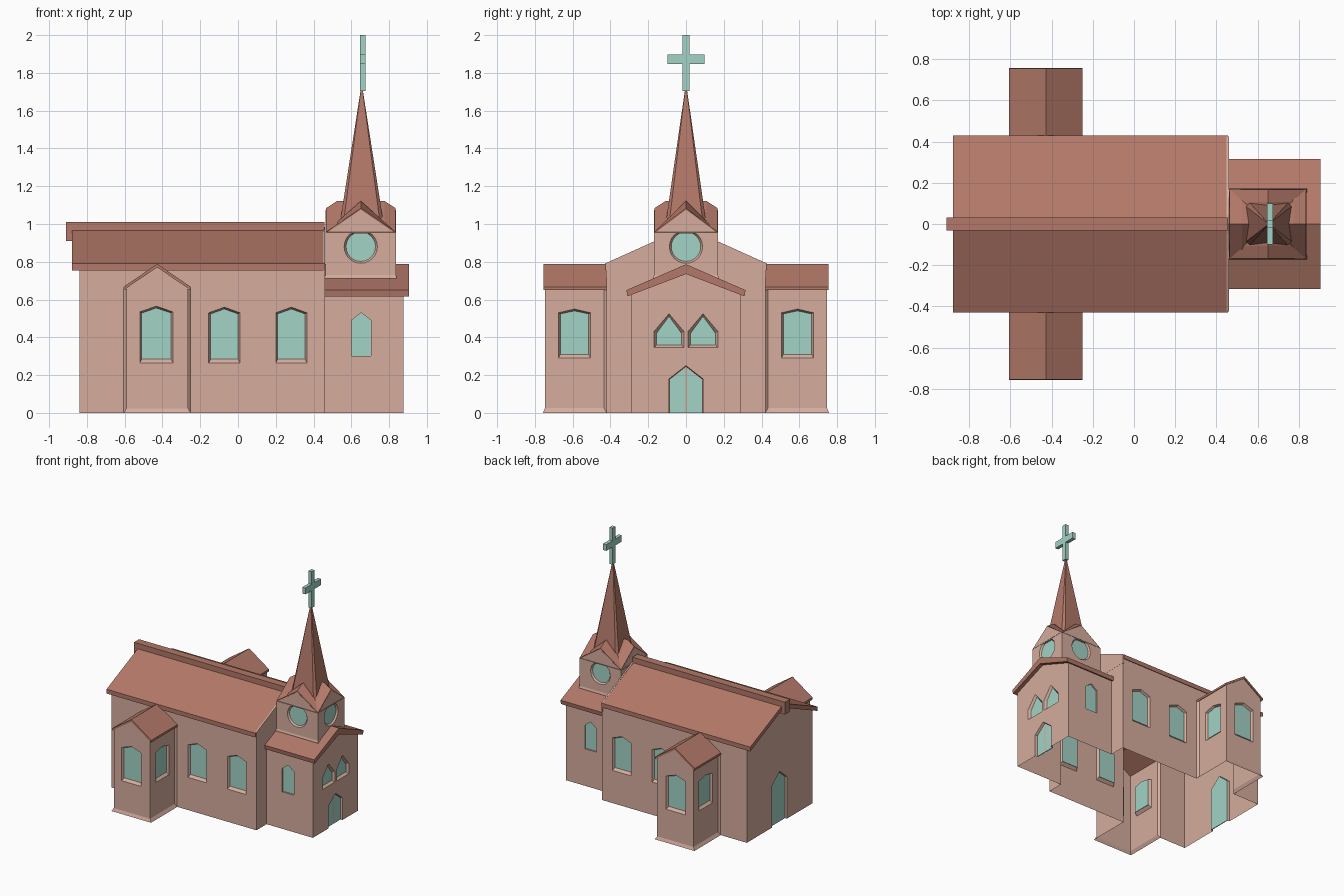
import bpy, bmesh, math

if "Cube" in bpy.data.objects:
    bpy.data.objects.remove(bpy.data.objects["Cube"])


def material(name, rgb):
    m = bpy.data.materials.new(name)
    lin = [((c / 255 + 0.055) / 1.055) ** 2.4 for c in rgb]
    m.diffuse_color = (*lin, 1)
    m.use_nodes = True
    m.node_tree.nodes["Principled BSDF"].inputs["Base Color"].default_value = m.diffuse_color
    return m


WALL = material("pale_pink_wall", (214, 173, 158))
ROOF = material("red_brown_roof", (178, 120, 104))
TEAL = material("pale_teal", (163, 211, 197))


def loft(name, sections, mat):
    """Closed solid through cross-sections with equal point counts."""
    bm = bmesh.new()
    rings = [[bm.verts.new(p) for p in s] for s in sections]
    n = len(rings[0])
    for a, b in zip(rings, rings[1:]):
        for i in range(n):
            j = (i + 1) % n
            bm.faces.new((a[i], a[j], b[j], b[i]))
    bm.faces.new(rings[0])
    bm.faces.new(rings[-1])
    bmesh.ops.recalc_face_normals(bm, faces=bm.faces)
    me = bpy.data.meshes.new(name)
    bm.to_mesh(me)
    bm.free()
    me.materials.append(mat)
    ob = bpy.data.objects.new(name, me)
    bpy.context.collection.objects.link(ob)
    return ob


def at(axis, c, pts, mid=0):
    """Place a (u, z) outline on the plane axis = c, shifted along u by mid."""
    return [(c, u + mid, z) if axis == 'x' else (u + mid, c, z) for u, z in pts]


def prism(name, axis, c0, c1, pts, mat, mid=0):
    return loft(name, [at(axis, c0, pts, mid), at(axis, c1, pts, mid)], mat)


def rect(cx, hx, hy, z):
    return [(cx + a * hx, b * hy, z) for a, b in ((-1, -1), (1, -1), (1, 1), (-1, 1))]


def gable(h, z0, zs, za):
    return [(-h, z0), (h, z0), (h, zs), (0, za), (-h, zs)]


def chevron(h, zt, at_top, hb, zb, at_low):
    return [(-h, zt), (0, at_top), (h, zt), (hb, zb), (0, at_low), (-hb, zb)]


def boolean(ob, other, op):
    m = ob.modifiers.new("b", 'BOOLEAN')
    m.object, m.operation, m.solver = other, op, 'EXACT'
    bpy.context.view_layer.update()
    dg = bpy.context.evaluated_depsgraph_get()
    me = bpy.data.meshes.new_from_object(ob.evaluated_get(dg))
    ob.modifiers.clear()
    ob.data = me
    bpy.data.objects.remove(other)


def opening(ob, name, axis, s, c, outer, inner, depth=0.02, panes=None):
    """Splayed recess cut into a wall, with teal panes on its floor."""
    secs = [at(axis, c + s * 0.02, outer), at(axis, c, outer), at(axis, c - s * depth, inner)]
    boolean(ob, loft("cutter", secs, WALL), 'DIFFERENCE')
    for p in panes or [inner]:
        prism(name, axis, c - s * (depth - 0.003), c - s * (depth + 0.003), p, TEAL)


def pent(u0, u1, z0, zs, za, i=0.0, sill=0.0):
    return [(u0 + i, z0 + sill), (u1 - i, z0 + sill), (u1 - i, zs - i * .6),
            ((u0 + u1) / 2, za - i), (u0 + i, zs - i * .6)]


def window(ob, name, axis, s, c, u0, u1, z0, zs, za, i=0.01, sill=0.02, depth=0.02):
    opening(ob, name, axis, s, c, pent(u0, u1, z0, zs, za),
            pent(u0, u1, z0, zs, za, i, sill), depth)


# Main walls: nave, porch and crossing wings joined into one shell
TX = -0.428
walls = prism("church_walls", 'x', -0.84, 0.46, gable(0.42, 0, 0.77, 0.955), WALL)
boolean(walls, prism("porch", 'x', 0.4, 0.875, gable(0.29, 0, 0.627, 0.74), WALL), 'UNION')
boolean(walls, prism("wings", 'y', -0.747, 0.747, gable(0.163, 0, 0.662, 0.772), WALL, TX), 'UNION')
boolean(walls, loft("skirt", [rect(TX, 0.178, 0.757, 0), rect(TX, 0.162, 0.746, 0.027)], WALL), 'UNION')
for s in (-1, 1):
    wide, slim = gable(0.177, 0, 0.655, 0.772), gable(0.162, 0, 0.655, 0.771)
    boolean(walls, loft("join", [at('y', s * 0.40, wide, TX), at('y', s * 0.42, wide, TX),
                                 at('y', s * 0.436, slim, TX)], WALL), 'UNION')

# Windows on both long sides
for s in (-1, 1):
    window(walls, "nave_window", 'y', s, s * 0.42, -0.155, 0.01, 0.265, 0.53, 0.56)
    window(walls, "nave_window", 'y', s, s * 0.42, 0.20, 0.365, 0.265, 0.53, 0.56)
    window(walls, "wing_window", 'y', s, s * 0.747, -0.52, -0.345, 0.265, 0.535, 0.565)
    window(walls, "porch_side_window", 'y', s, s * 0.29, 0.60, 0.705, 0.30, 0.49, 0.53, 0, 0, 0.015)
    a, b = sorted((s * 0.505, s * 0.675))
    for d in (-1, 1):
        window(walls, "wing_side_window", 'x', d, TX + d * 0.163, a, b, 0.29, 0.53, 0.55)
    a, b = sorted((s * 0.01, s * 0.17))
    window(walls, "porch_front_window", 'x', 1, 0.875, a, b, 0.345, 0.43, 0.525, 0.014, 0.015)

# Doors: double leaf at the porch, plain at the back
leaves = [[(s * 0.006, 0), (s * 0.085, 0), (s * 0.085, 0.175), (s * 0.006, 0.239)] for s in (-1, 1)]
opening(walls, "front_door_leaf", 'x', 1, 0.875, pent(-0.09, 0.09, -0.02, 0.18, 0.25),
        pent(-0.087, 0.087, -0.02, 0.178, 0.246), 0.02, leaves)
opening(walls, "back_door", 'x', -1, -0.84, pent(-0.095, 0.095, -0.02, 0.34, 0.42),
        pent(-0.092, 0.092, -0.02, 0.338, 0.416), 0.02, [pent(-0.092, 0.092, 0, 0.338, 0.416)])

# Open the shell underneath and below the roofs
bm = bmesh.new()
bm.from_mesh(walls.data)
bm.normal_update()
gone = [f for f in bm.faces
        if (f.normal.z < -0.9 and f.calc_center_median().z < 0.002)
        or (f.normal.z > 0.3 and f.calc_center_median().z > 0.6)]
bmesh.ops.delete(bm, geom=gone, context='FACES')
bm.to_mesh(walls.data)
bm.free()

# Roofs
prism("nave_roof", 'x', -0.878, 0.457, chevron(0.43, 0.79, 0.98, 0.43, 0.755, 0.945), ROOF)
prism("ridge_beam", 'x', -0.91, 0.457, [(-0.032, 0.91), (0.032, 0.91), (0.032, 1.01), (-0.032, 1.01)], ROOF)
prism("nave_end_gable", 'x', 0.45, 0.461, gable(0.424, 0.72, 0.793, 0.984), WALL)
prism("porch_roof", 'x', 0.46, 0.905, chevron(0.315, 0.65, 0.787, 0.31, 0.617, 0.735), ROOF)
for s in (-1, 1):
    prism("wing_roof", 'y', s * 0.415, s * 0.755,
          chevron(0.178, 0.667, 0.789, 0.178, 0.65, 0.77), ROOF, TX)

# Tower with a gable on each side
CX, HX, HY = 0.65, 0.19, 0.173
tower = loft("tower_walls", [rect(CX, HX, HY, 0.66), rect(CX, HX, HY, 0.718),
                             rect(CX, HX - .004, HY - .004, 0.73),
                             rect(CX, HX - .004, HY - .004, 0.957)], WALL)


def disc(r, mid):
    return [(mid + r * math.cos(k * math.tau / 24), 0.88 + r * math.sin(k * math.tau / 24)) for k in range(24)]


for axis, s, c, mid in (('y', -1, -HY + .004, CX), ('y', 1, HY - .004, CX), ('x', 1, CX + HX - .004, 0)):
    opening(tower, "round_window", axis, s, c, disc(0.088, mid), disc(0.078, mid), 0.015)

for axis, end, half, base, mid in (('x', HX, HY, CX, 0), ('y', HY, HX, 0, CX)):
    tri = [(-half + .006, 0.95), (half - .006, 0.95), (0, 1.075)]
    prism("tower_gable", axis, base - end + .004, base + end - .004, tri, WALL, mid)
    secs = []
    for u, apex in ((-end + .005, 1.083), (-end + .065, 1.122), (end - .065, 1.122), (end - .005, 1.083)):
        secs.append(at(axis, base + u, [(-half + .002, 0.955), (half - .002, 0.955), (0, apex)], mid))
    loft("tower_gable_roof", secs, ROOF)


# Spire with narrow chamfered corners
def octagon(hx, hy, k, z):
    pts = [(-hx + k, -hy), (hx - k, -hy), (hx, -hy + k), (hx, hy - k),
           (hx - k, hy), (-hx + k, hy), (-hx, hy - k), (-hx, -hy + k)]
    return [(0.655 + x, y, z) for x, y in pts]


loft("spire", [octagon(0.113, 0.105, 0.018, 1.02), octagon(0.004, 0.004, 0.001, 1.72)], ROOF)

# Cross
loft("cross_post", [rect(0.66, 0.014, 0.019, 1.705), rect(0.66, 0.014, 0.019, 2.0)], TEAL)
for s in (-1, 1):
    loft("cross_arm", [[(x, s * y, z) for x, z in ((.646, 1.847), (.674, 1.847), (.674, 1.898), (.646, 1.898))]
                       for y in (0.018, 0.099)], TEAL)
